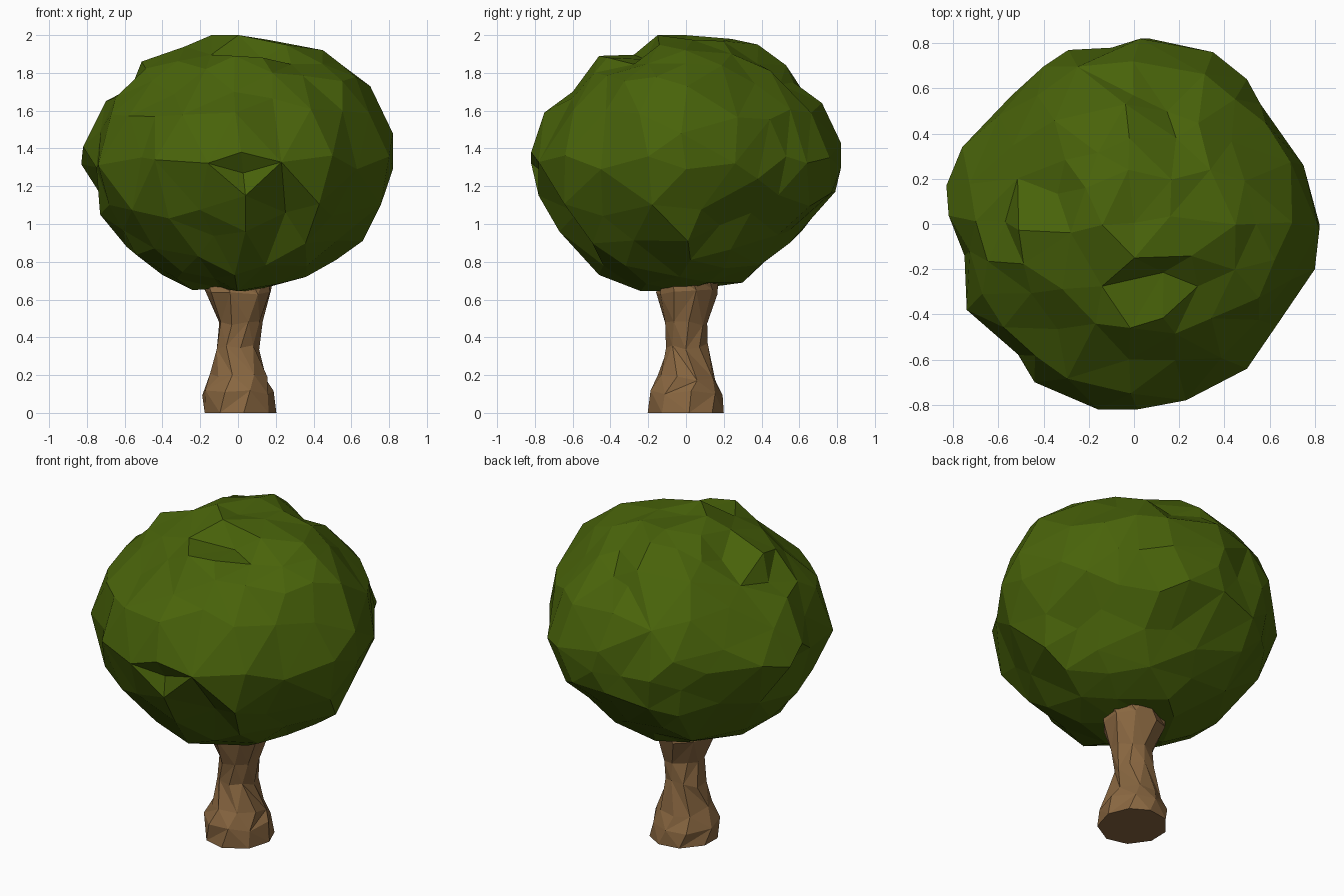
import bpy, bmesh, math, random
from mathutils import Vector

if "Cube" in bpy.data.objects:
    bpy.data.objects.remove(bpy.data.objects["Cube"])

random.seed(11)
CENTRE = Vector((0, 0, 1.33))


def material(name, rgb):
    m = bpy.data.materials.new(name)
    m.diffuse_color = (*rgb, 1)
    m.use_nodes = True
    m.node_tree.nodes["Principled BSDF"].inputs["Base Color"].default_value = m.diffuse_color
    return m


def make_object(name, bm, mat):
    bmesh.ops.recalc_face_normals(bm, faces=bm.faces[:])
    mesh = bpy.data.meshes.new(name)
    bm.to_mesh(mesh)
    bm.free()
    mesh.materials.append(mat)
    ob = bpy.data.objects.new(name, mesh)
    bpy.context.collection.objects.link(ob)
    return ob


def polar(points):
    return sorted((math.atan2(b, a), math.hypot(a, b)) for a, b in points)


def radius_at(table, a, b):
    ang = math.atan2(b, a)
    ext = [(table[-1][0] - math.tau, table[-1][1])] + table + [(table[0][0] + math.tau, table[0][1])]
    for (a0, r0), (a1, r1) in zip(ext, ext[1:]):
        if a0 <= ang <= a1:
            return r0 + (r1 - r0) * (ang - a0) / max(a1 - a0, 1e-6)
    return ext[0][1]


# Crown outlines seen from the front (x, z), side (y, z) and top (x, y)
front = [(-.14, 2), (0, 1.97), (.16, 1.975), (.45, 1.92), (.54, 1.85), (.7, 1.73),
         (.82, 1.48), (.82, 1.29), (.66, .91), (.52, .81), (.36, .72), (.08, .645),
         (-.24, .65), (-.4, .73), (-.59, .88), (-.73, 1.05), (-.75, 1.3), (-.82, 1.41),
         (-.7, 1.65), (-.57, 1.71), (-.51, 1.86), (-.28, 1.94)]
side = [(-.15, 2), (0, 1.975), (.24, 1.98), (.38, 1.95), (.53, 1.84), (.57, 1.75),
        (.72, 1.64), (.82, 1.43), (.79, 1.17), (.55, .9), (.3, .69), (.1, .68),
        (-.24, .645), (-.46, .73), (-.67, .96), (-.78, 1.15), (-.75, 1.27), (-.82, 1.38),
        (-.75, 1.59), (-.6, 1.7), (-.46, 1.89)]
top = [(.07, .82), (.35, .76), (.5, .64), (.56, .53), (.75, .26), (.82, .05), (.8, -.2),
       (.63, -.45), (.55, -.5), (.5, -.64), (.23, -.78), (.07, -.77), (-.16, -.82),
       (-.22, -.74), (-.44, -.7), (-.51, -.58), (-.74, -.38), (-.75, -.14), (-.83, .17),
       (-.76, .34), (-.54, .57), (-.51, .66), (-.29, .77), (-.1, .78)]
front = [(x, z - CENTRE.z) for x, z in front]
side = [(y, z - CENTRE.z) for y, z in side]
tables = polar(front), polar(side), polar(top)


def crown_radius(d):
    ws = [1 / (.02 + c * c) for c in (d.y, d.x, d.z)]
    rs = [radius_at(t, *p) for t, p in zip(tables, ((d.x, d.z), (d.y, d.z), (d.x, d.y)))]
    return sum(w * r for w, r in zip(ws, rs)) / sum(ws)


# Crown points: first the outline corners themselves, then scattered, dented filler points
points = []


def add(p, gap):
    d = p.normalized()
    if all((d - q.normalized()).length > gap for q in points):
        points.append(p)


def wobble():
    return random.uniform(-.04, .04)


for a, b in front:
    add(Vector((a, wobble(), b)), .12)
for a, b in side:
    add(Vector((wobble(), a, b)), .12)
for a, b in top:
    add(Vector((a, b, wobble())), .12)
for i in range(900):
    d = Vector([random.gauss(0, 1) for _ in range(3)]).normalized()
    r = crown_radius(d) - .01 + random.uniform(-.03, .02)
    if d.x > .2 and d.y > .2 and d.z < -.3:
        r -= .02
    shift = Vector()
    if d.z > -.6 and random.random() < (.25 if d.y < .2 else .12):
        r -= random.uniform(.03, .06)
    add(d * r, .21)

# Skin the points as a star-shaped surface: hull on the unit sphere, then move out
bm = bmesh.new()
pairs = [(bm.verts.new(p.normalized()), p) for p in points]
bmesh.ops.convex_hull(bm, input=bm.verts[:])
for v, p in pairs:
    v.co = p + CENTRE
# lift some front points so leaf clumps overhang the ones below
for v, p in pairs:
    d = p.normalized()
    if -.45 < d.z < .7 and min(abs(c) for c in d) > .12 and p.length < crown_radius(d) - .04:
        v.co += Vector((random.uniform(-.04, .04), 0, random.uniform(.02, .06)))
make_object("leafy_crown", bm, material("leaf_green", (.066, .125, .003)))

# Trunk: nine-sided rings (z, x min, x max, y min, y max) with twisted, uneven facets
rings = [(0, -.18, .20, -.2, .2), (.1, -.187, .187, -.195, .19), (.19, -.145, .16, -.15, .155),
         (.35, -.12, .11, -.105, .115), (.48, -.1, .13, -.115, .11),
         (.64, -.175, .18, -.16, .165), (.74, -.18, .19, -.14, .175)]
SIDES = 9
bm = bmesh.new()
loops = []
for k, (z, x0, x1, y0, y1) in enumerate(rings):
    loop = []
    for i in range(SIDES):
        a = math.tau * (i + .25 * (k % 3) + random.uniform(-.12, .12)) / SIDES
        lift = random.uniform(-.02, .02) if 0 < k < len(rings) - 1 else 0
        loop.append(bm.verts.new(((x0 + x1) / 2 + (x1 - x0) / 2 * 1.02 * math.cos(a),
                                  (y0 + y1) / 2 + (y1 - y0) / 2 * 1.02 * math.sin(a), z + lift)))
    loops.append(loop)
for k, (lo, up) in enumerate(zip(loops, loops[1:])):
    for i in range(SIDES):
        j = (i + 1) % SIDES
        if (i + k) % 3:
            bm.faces.new((lo[i], lo[j], up[i]))
            bm.faces.new((lo[j], up[j], up[i]))
        else:
            bm.faces.new((lo[i], lo[j], up[j]))
            bm.faces.new((lo[i], up[j], up[i]))
bm.faces.new(loops[0])
bm.faces.new(loops[-1])
make_object("trunk", bm, material("bark_brown", (.25, .135, .052)))
